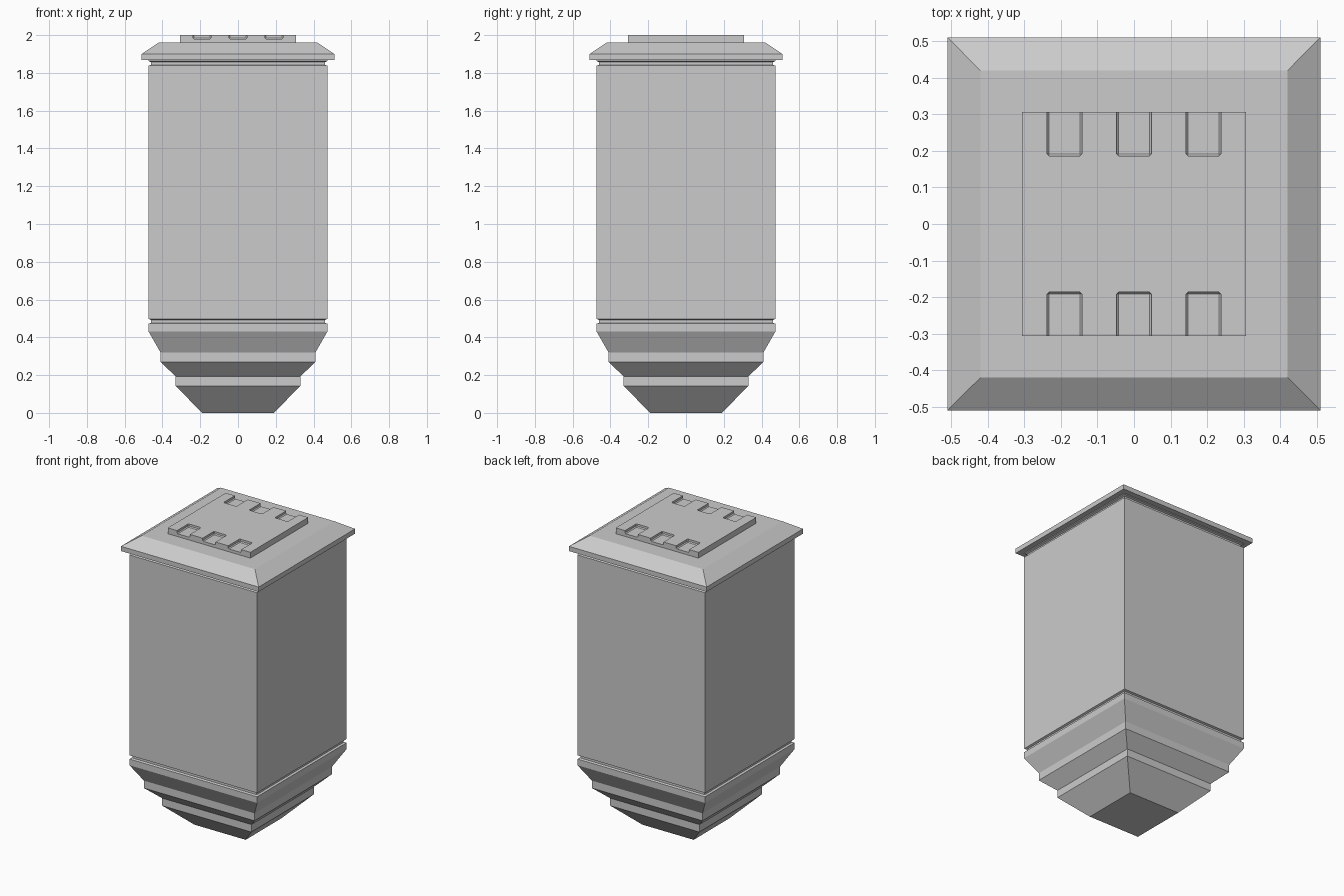
import bpy, bmesh

if "Cube" in bpy.data.objects:
    bpy.data.objects.remove(bpy.data.objects["Cube"])

def finish(name, bm):
    bmesh.ops.recalc_face_normals(bm, faces=bm.faces)
    me = bpy.data.meshes.new(name)
    bm.to_mesh(me)
    bm.free()
    ob = bpy.data.objects.new(name, me)
    bpy.context.collection.objects.link(ob)
    return ob

def square_stack(name, profile):
    """Closed solid with square sections given as (half width, z)."""
    bm = bmesh.new()
    rings = [[bm.verts.new((sx * w, sy * w, z))
              for sx, sy in ((-1, -1), (1, -1), (1, 1), (-1, 1))] for w, z in profile]
    for a, b in zip(rings, rings[1:]):
        for i in range(4):
            j = (i + 1) % 4
            bm.faces.new((a[i], a[j], b[j], b[i]))
    bm.faces.new(rings[0][::-1])
    bm.faces.new(rings[-1])
    return finish(name, bm)

# Stepped, tapering foot with body and recessed grooves
square_stack("stepped_body", [
    (0.19, 0), (0.33, 0.143), (0.33, 0.193), (0.41, 0.27), (0.41, 0.32),
    (0.473, 0.43), (0.473, 0.472), (0.46, 0.477), (0.46, 0.492), (0.473, 0.497),
    (0.473, 1.838), (0.46, 1.843), (0.46, 1.857), (0.473, 1.862), (0.473, 1.869)])

# Overhanging lid with sloped edges
square_stack("lid", [(0.51, 1.868), (0.51, 1.90), (0.42, 1.961)])

# Raised top plate
plate = square_stack("top_plate", [(0.306, 1.96), (0.306, 2.0)])

# Six notches cut into the front and back edges of the plate
cut = bmesh.new()
for x in (-0.19, 0, 0.19):
    for s in (-1, 1):
        vs = bmesh.ops.create_cube(cut, size=1)["verts"]
        for v in vs:
            v.co = (v.co.x * 0.096 + x, v.co.y * 0.2 + s * 0.286, v.co.z * 0.1 + 2.03)
bmesh.ops.bevel(cut, geom=cut.edges[:], offset=0.006, segments=1, affect='EDGES')
cutter = finish("notch_cutter", cut)
cutter.hide_render = True
mod = plate.modifiers.new("notches", 'BOOLEAN')
mod.operation = 'DIFFERENCE'
mod.solver = 'EXACT'
mod.object = cutter
bpy.context.view_layer.objects.active = plate
bpy.ops.object.modifier_apply(modifier=mod.name)
bpy.data.objects.remove(cutter)
